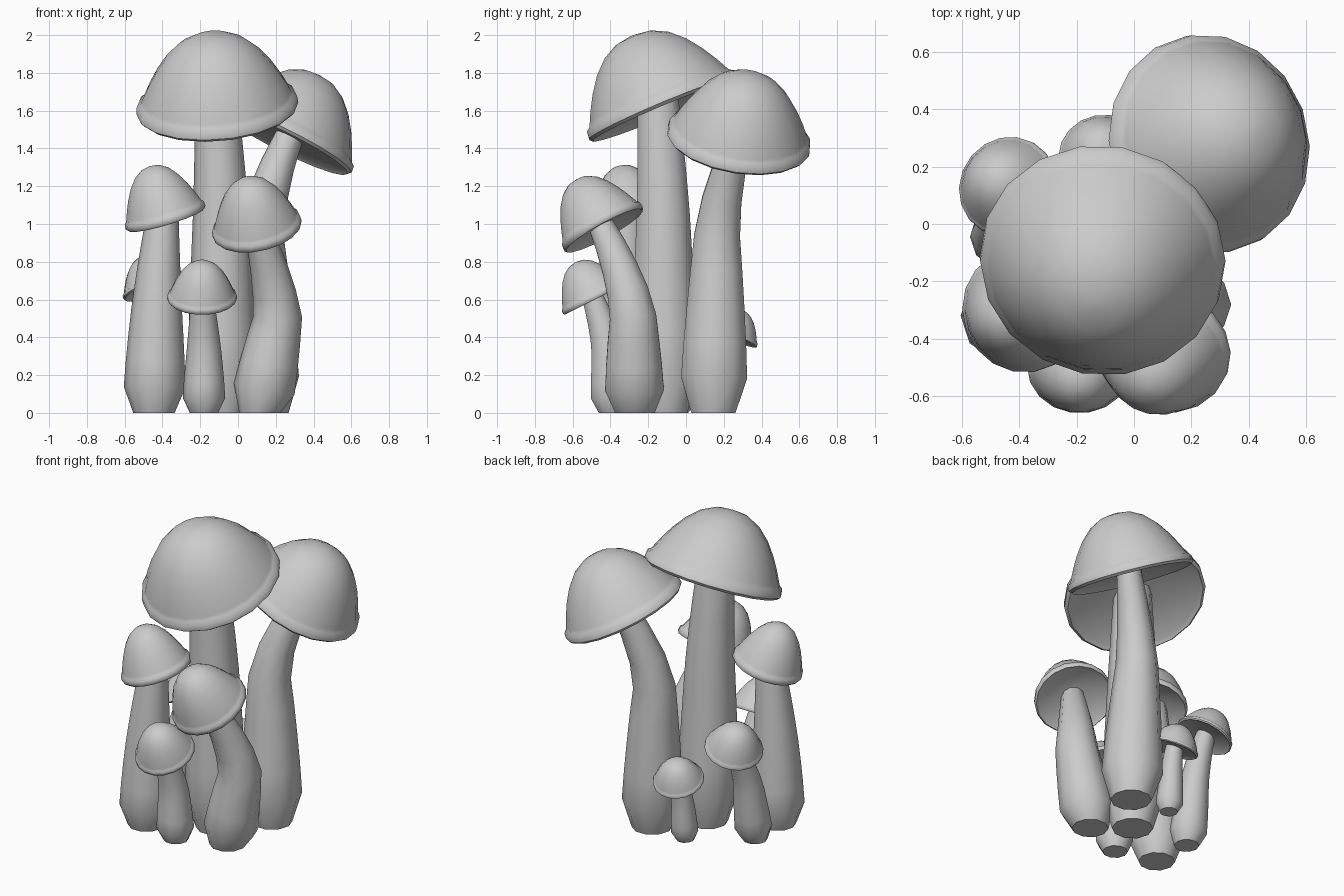
import bpy, math
from mathutils import Vector

if "Cube" in bpy.data.objects:
    bpy.data.objects.remove(bpy.data.objects["Cube"])

UP = Vector((0, 0, 1))


def make_object(name, rings):
    """Skin a list of closed rings and cap both ends."""
    n = len(rings[0])
    verts = [v for r in rings for v in r]
    faces = []
    for i in range(len(rings) - 1):
        for j in range(n):
            k = (j + 1) % n
            faces.append((i * n + j, i * n + k, (i + 1) * n + k, (i + 1) * n + j))
    faces.append(tuple(reversed(range(n))))
    faces.append(tuple(range(len(verts) - n, len(verts))))
    mesh = bpy.data.meshes.new(name)
    mesh.from_pydata(verts, [], faces)
    mesh.update()
    ob = bpy.data.objects.new(name, mesh)
    bpy.context.collection.objects.link(ob)
    bpy.ops.object.select_all(action='DESELECT')
    ob.select_set(True)
    bpy.context.view_layer.objects.active = ob
    bpy.ops.object.shade_smooth_by_angle(angle=math.radians(50))


def ring(centre, normal, radius, n):
    q = UP.rotation_difference(normal.normalized())
    turn = 2 * math.pi / n
    return [centre + q @ Vector((radius * math.cos(turn * j),
                                 radius * math.sin(turn * j), 0)) for j in range(n)]


def stem(name, base, bend, top, r_bulb, r_top, n=10, steps=8):
    """Straight from base to bend, then curving over to the cap."""
    base, bend = Vector((*base, 0)), Vector(bend)
    pts, radii = [], []
    for i in range(steps + 1):
        t = i / steps
        z = t * top.z
        if z < bend.z:
            p = base.lerp(bend, z / bend.z)
        else:
            p = bend.lerp(top, ((z - bend.z) / (top.z - bend.z)) ** 1.4)
        pts.append(Vector((p.x, p.y, z)))
        u = max(0, (i - 1) / (steps - 1))
        radii.append(r_bulb + (r_top - r_bulb) * u ** 1.25)
    radii[0] = r_bulb * 0.67
    rings = []
    for i, p in enumerate(pts):
        tangent = UP if i == 0 else pts[min(i + 1, steps)] - pts[i - 1]
        rings.append(ring(p, tangent, radii[i] * 1.02, n))
    make_object(name, rings)


# underside and rolled lip, then a bell-shaped dome
PROFILE = [(0.25, 0.03), (0.9, -0.02), (0.96, -0.06), (1.0, -0.02), (0.99, 0.07)]
PROFILE += [(0.94 * p, 0.11 + 0.89 * (1 - p ** 2.4))
            for p in (math.cos(math.radians(12.5 * k)) for k in range(8))]


def mushroom(label, centre, axis, radius, height, base, bend, r_bulb, r_top):
    c, d = Vector(centre), Vector((*axis, 1)).normalized()
    stem(label + "_stem", base, bend, c + d * height * 0.15, r_bulb, r_top)
    make_object(label + "_cap",
                [ring(c + d * h * height, d, r * radius, 18) for r, h in PROFILE])


# cap centre, cap lean, cap radius, cap height, stem base, stem bend, stem radii
mushroom("tall_centre", (-0.11, -0.125, 1.62), (-0.08, -0.42), 0.43, 0.41,
         (-0.08, -0.11), (-0.09, -0.12, 1), 0.18, 0.11)
mushroom("tall_back_right", (0.26, 0.28, 1.45), (0.5, 0.16), 0.385, 0.38,
         (0.145, 0.145), (0.115, 0.165, 0.95), 0.18, 0.07)
mushroom("left_front", (-0.385, -0.3, 1.04), (-0.3, -0.15), 0.22, 0.28,
         (-0.445, -0.32), (-0.435, -0.32, 0.4), 0.16, 0.08)
mushroom("right_front", (0.1, -0.44, 0.98), (-0.2, -0.55), 0.24, 0.295,
         (0.115, -0.27), (0.21, -0.28, 0.5), 0.16, 0.065)
mushroom("small_front", (-0.19, -0.49, 0.61), (0, -0.5), 0.185, 0.21,
         (-0.18, -0.39), (-0.18, -0.41, 0.3), 0.11, 0.055)
mushroom("small_left", (-0.44, 0.13, 0.665), (-0.35, 0.25), 0.178, 0.18,
         (-0.46, -0.06), (-0.46, 0, 0.33), 0.11, 0.055)
mushroom("small_back", (-0.11, 0.235, 0.41), (-0.1, 0.4), 0.155, 0.15,
         (-0.12, 0.18), (-0.12, 0.2, 0.2), 0.08, 0.05)
